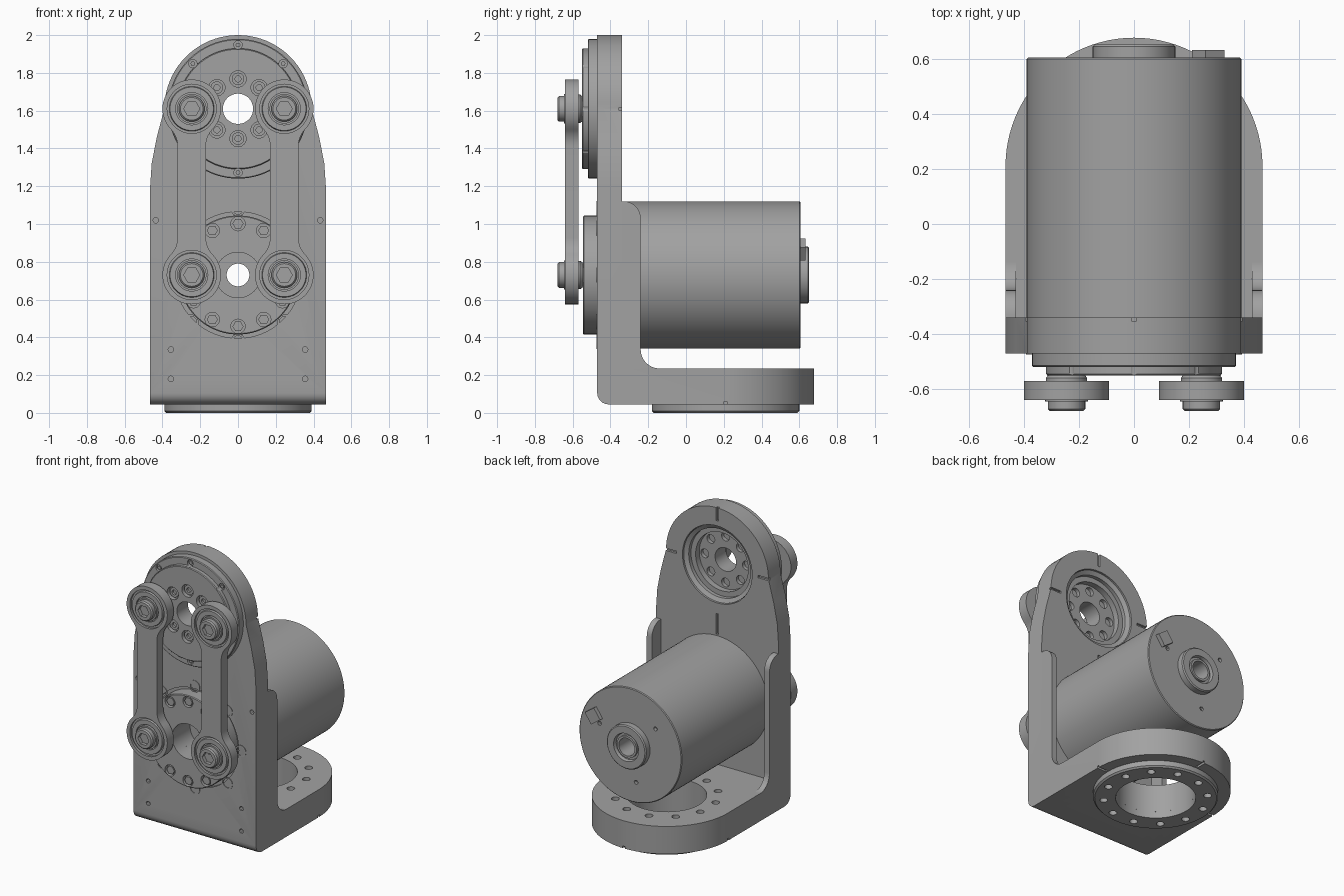
import bpy, bmesh
from math import sin, cos, pi, radians, atan2, sqrt

if "Cube" in bpy.data.objects:
    bpy.data.objects.remove(bpy.data.objects["Cube"])

metal = bpy.data.materials.new("machined grey")
metal.use_nodes = True
GREY = (0.36, 0.36, 0.36, 1)
metal.diffuse_color = GREY
metal.node_tree.nodes["Principled BSDF"].inputs["Base Color"].default_value = GREY

UP, LOW, BASE_Y, ARM_X = (0, 1.61), (0, 0.73), 0.21, 0.245
FRONT, BACK, HALF = -0.47, -0.34, 0.467


def place(a, b, t, axis):
    return {"x": (t, a, b), "y": (a, t, b), "z": (a, b, t)}[axis]


def finish(name, bm):
    bmesh.ops.recalc_face_normals(bm, faces=bm.faces)
    mesh = bpy.data.meshes.new(name)
    bm.to_mesh(mesh)
    bm.free()
    mesh.materials.append(metal)
    ob = bpy.data.objects.new(name, mesh)
    bpy.context.collection.objects.link(ob)
    return ob


def prism(name, outline, t0, t1, axis="y", centres=((0, 0),)):
    """Extrude an outline along an axis, once per centre."""
    bm = bmesh.new()
    for ca, cb in centres:
        rings = [[bm.verts.new(place(a + ca, b + cb, t, axis)) for a, b in outline] for t in (t0, t1)]
        n = len(outline)
        for i in range(n):
            j = (i + 1) % n
            bm.faces.new((rings[0][i], rings[0][j], rings[1][j], rings[1][i]))
        for ring in rings:
            bm.faces.new(ring)
    return finish(name, bm)


def lathe(name, profile, axis="y", centres=((0, 0),), n=64):
    """Revolve a closed (radius, depth) profile into a ring."""
    bm = bmesh.new()
    for ca, cb in centres:
        rings = [[bm.verts.new(place(ca + r * cos(2 * pi * k / n), cb + r * sin(2 * pi * k / n), t, axis))
                  for k in range(n)] for r, t in profile]
        for i, ring in enumerate(rings):
            other = rings[(i + 1) % len(rings)]
            for k in range(n):
                m = (k + 1) % n
                bm.faces.new((ring[k], ring[m], other[m], other[k]))
    return finish(name, bm)


def arc(r, a0, a1, n, ca=0, cb=0):
    return [(ca + r * cos(radians(a0 + (a1 - a0) * i / n)), cb + r * sin(radians(a0 + (a1 - a0) * i / n)))
            for i in range(n + 1)]


def circle(r, n=24):
    return arc(r, 0, 360, n)[:-1]


def around(c, r, n, start=90):
    return [(c[0] + r * cos(radians(start + 360 * i / n)), c[1] + r * sin(radians(start + 360 * i / n)))
            for i in range(n)]


def boolean(target, tool, op="DIFFERENCE"):
    mod = target.modifiers.new("cut", "BOOLEAN")
    mod.operation, mod.object, mod.solver = op, tool, "EXACT"
    bpy.context.view_layer.objects.active = target
    bpy.ops.object.modifier_apply(modifier=mod.name)
    bpy.data.objects.remove(tool)


def box(a0, a1, b0, b1):
    return [(a0, b0), (a1, b0), (a1, b1), (a0, b1)]


# Bracket: L-shaped section trimmed by its front and top silhouettes
section = [(0.68, 0.045), (0.68, 0.235), (BACK, 0.235), (BACK, 2.0), (FRONT, 2.0)]
section += arc(0.06, 180, 270, 6, FRONT + 0.06, 0.105)
bracket = prism("bracket", section, -HALF, HALF, "x")
side = [(HALF, -0.1), (HALF, 1.17), (0.457, 1.32), (0.43, 1.46)]
front_shape = side + arc(0.39, 0, 180, 40, *UP) + [(-x, z) for x, z in reversed(side)]
boolean(bracket, prism("front_trim", front_shape, -1, 1), "INTERSECT")
top_shape = [(-HALF, -1), (HALF, -1)] + arc(HALF, 0, 180, 48, 0, BASE_Y)
boolean(bracket, prism("top_trim", top_shape, -1, 3, "z"), "INTERSECT")

# Bracket openings and small holes
flange = (0, BASE_Y)
boolean(bracket, prism("base_opening", circle(0.25, 48), -1, 0.3, "z", [flange]))
boolean(bracket, prism("base_holes", circle(0.025, 16), -1, 0.3, "z", around(flange, 0.325, 12, 15)))
boolean(bracket, prism("upper_opening", circle(0.265, 64), -1, 0, "y", [UP]))
boolean(bracket, prism("lower_recess", circle(0.335, 64), -1, FRONT + 0.02, "y", [LOW]))
boolean(bracket, prism("shaft_opening", circle(0.12, 48), -1, 0, "y", [LOW]))
dowels = [(s * x, z) for s in (-1, 1) for x, z in ((0.355, 0.335), (0.355, 0.18), (0.435, 1.02))]
boolean(bracket, prism("dowel_holes", circle(0.015, 12), -1, FRONT + 0.03, "y", dowels))
slits = [box(-0.008, 0.008, 1.91, 2.1), box(-0.008, 0.008, 1.13, 1.27),
         box(0.31, 0.5, 1.602, 1.618), box(-0.5, -0.31, 1.602, 1.618)]
for slit in slits:
    boolean(bracket, prism("index_slit", slit, BACK - 0.015, 0))
for slit in (box(-0.008, 0.008, 0.605, 0.8), box(0.4, 0.6, 0.202, 0.218), box(-0.6, -0.4, 0.202, 0.218)):
    boolean(bracket, prism("base_slit", slit, 0, 0.06, "z"))
lathe("face_screw_ring", [(0.04, FRONT), (0.04, FRONT - 0.004), (0.03, FRONT - 0.004), (0.03, FRONT)],
      "y", around(LOW, 0.352, 8), 24)

# Side ribs with a fillet into the base
rib = [(BACK - 0.02, 0.2), (-0.14, 0.2), (-0.14, 0.235)]
rib += arc(0.1, 270, 180, 8, -0.14, 0.335)
rib += arc(0.09, 0, 90, 8, -0.33, 1.03) + [(BACK - 0.02, 1.12)]
for name, s in (("left_rib", 1), ("right_rib", -1)):
    prism(name, rib, s * 0.428, s * HALF, "x")

# Mounting flange under the base
ring = lathe("mounting_flange", [(0.25, 0), (0.38, 0), (0.39, 0.01), (0.39, 0.05), (0.25, 0.05)], "z", [flange])
boolean(ring, prism("flange_holes", circle(0.025, 16), -1, 0.3, "z", around(flange, 0.325, 12, 15)))

# Motor body, rear hub and connector
motor = lathe("motor", [(0.06, BACK - 0.01), (0.39, BACK - 0.01), (0.39, 0.6), (0.385, 0.605), (0.06, 0.605)],
              "y", [LOW], 96)
boolean(motor, prism("rear_holes", circle(0.014, 12), 0.58, 0.7, "y", around(LOW, 0.25, 3, 20)))
lathe("rear_hub", [(0.15, 0.6), (0.15, 0.645), (0.143, 0.652), (0.095, 0.652), (0.09, 0.63),
                   (0.075, 0.63), (0.075, 0.645), (0.06, 0.645), (0.06, 0.6)], "y", [LOW])
prism("rear_connector", arc(0.06, 10, 280, 3), 0.6, 0.632, "y", [(0.27, 0.865)])

# Upper output hub
hub = lathe("upper_hub", [(0.08, -0.55), (0.315, -0.55), (0.32, -0.545), (0.32, -0.52), (0.365, -0.52),
                          (0.37, -0.515), (0.37, FRONT), (0.262, FRONT), (0.262, -0.35), (0.235, -0.365),
                          (0.235, -0.39), (0.2, -0.39), (0.2, -0.43), (0.08, -0.43)], "y", [UP], 80)
bolts = around(UP, 0.158, 8)
boolean(hub, prism("bolt_recess", circle(0.043), -1, -0.52, "y", bolts))
boolean(hub, prism("rear_bolt_recess", circle(0.03), -0.455, 0, "y", bolts))
boolean(hub, prism("rim_holes", circle(0.022, 16), -1, -0.505, "y", around(UP, 0.338, 8)))
lathe("upper_bolts", [(0.016, -0.51), (0.016, -0.535), (0.033, -0.535), (0.033, -0.51)], "y", bolts, 20)
prism("rim_screws", circle(0.013, 6), -0.515, -0.5, "y", around(UP, 0.338, 8))

# Lower drive disc
disc = lathe("lower_disc", [(0.12, -0.545), (0.31, -0.545), (0.315, -0.54), (0.315, FRONT + 0.03),
                            (0.12, FRONT + 0.03)], "y", [LOW], 80)
bolts = around(LOW, 0.272, 12)
boolean(disc, prism("disc_recess", circle(0.038), -1, -0.515, "y", bolts))
prism("lower_bolts", circle(0.029, 6), -0.54, -0.51, "y", bolts)

# Link arms: straight bar flaring into round ends
W, R, F, H = 0.075, 0.155, 0.13, 0.44
drop = sqrt((R + F) ** 2 - (W + F) ** 2)
tilt = atan2(drop, W + F) * 180 / pi
quarter = arc(F, 180, 180 - tilt, 8, W + F, H - drop) + arc(R, -tilt, 90, 18, 0, H)[1:]
half = quarter + [(-x, z) for x, z in reversed(quarter[:-1])]
link_shape = half + [(-x, -z) for x, z in half]
for label, x in (("left", ARM_X), ("right", -ARM_X)):
    ends = [(x, UP[1]), (x, LOW[1])]
    link = prism(label + "_link", link_shape, -0.64, -0.57, "y", [(x, 1.17)])
    boolean(link, prism("bearing_seat", circle(0.13, 48), -1, -0.625, "y", ends))
    # Bearings, spacers and socket bolts at both ends
    lathe(label + "_bearings", [(0.085, -0.62), (0.085, -0.638), (0.115, -0.638), (0.12, -0.62)], "y", ends, 48)
    prism(label + "_washers", circle(0.078, 32), -0.645, -0.6, "y", ends)
    lathe(label + "_spacers", [(0.03, -0.6), (0.075, -0.58), (0.075, -0.56), (0.06, -0.54), (0.03, -0.52)],
          "y", ends, 32)
    heads = lathe(label + "_bolts", [(0.01, -0.64), (0.068, -0.64), (0.068, -0.672), (0.06, -0.68),
                                     (0.01, -0.68)], "y", ends, 32)
    boolean(heads, prism("hex_socket", circle(0.042, 6), -1, -0.655, "y", ends))
    prism(label + "_bolt_cores", circle(0.02, 12), -0.656, -0.5, "y", ends)

# Smooth round surfaces, crisp edges
bpy.ops.object.select_all(action="DESELECT")
for ob in bpy.context.collection.objects:
    if ob.type == "MESH":
        ob.select_set(True)
        bpy.context.view_layer.objects.active = ob
bpy.ops.object.shade_smooth_by_angle(angle=radians(30))
